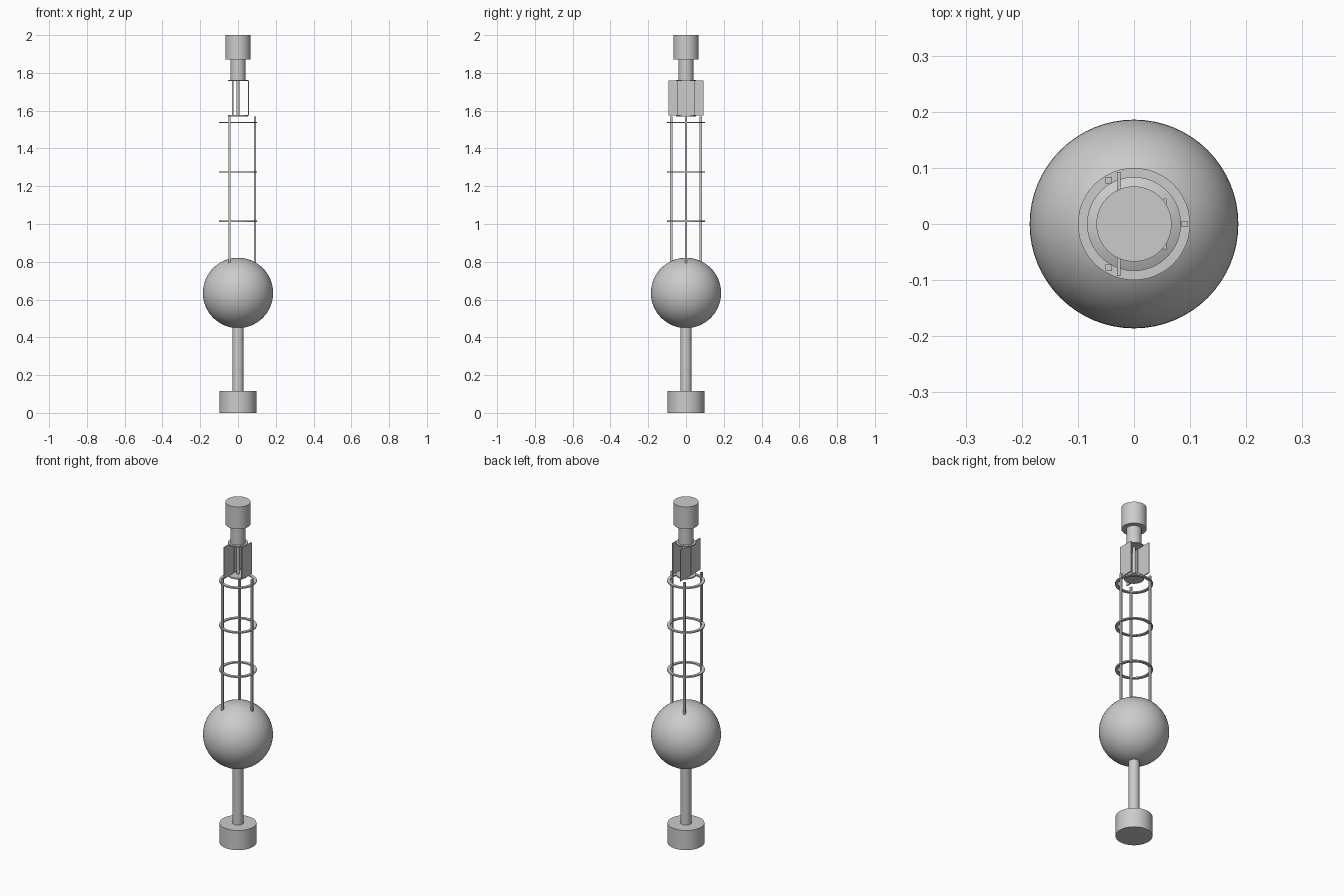
import bpy
import bmesh
from math import cos, sin, pi
from mathutils import Matrix, Vector

cube = bpy.data.objects.get("Cube")
if cube:
    bpy.data.objects.remove(cube, do_unlink=True)

grey = bpy.data.materials.new("light grey")
grey.use_nodes = True
grey.diffuse_color = (0.6, 0.6, 0.6, 1)
grey.node_tree.nodes["Principled BSDF"].inputs["Base Color"].default_value = grey.diffuse_color


def finish(name, bm, smooth=True):
    mesh = bpy.data.meshes.new(name)
    bmesh.ops.recalc_face_normals(bm, faces=bm.faces[:])
    bm.to_mesh(mesh)
    bm.free()
    mesh.materials.append(grey)
    obj = bpy.data.objects.new(name, mesh)
    bpy.context.collection.objects.link(obj)
    if smooth:
        bpy.ops.object.select_all(action='DESELECT')
        obj.select_set(True)
        bpy.context.view_layer.objects.active = obj
        bpy.ops.object.shade_smooth_by_angle()
    return obj


def cylinder(name, radius, z0, z1, sides=48):
    bm = bmesh.new()
    bmesh.ops.create_cone(bm, cap_ends=True, segments=sides, radius1=radius, radius2=radius,
                          depth=z1 - z0, matrix=Matrix.Translation((0, 0, (z0 + z1) / 2)))
    finish(name, bm)


def box(name, size, centre):
    bm = bmesh.new()
    bmesh.ops.create_cube(bm, size=1, matrix=Matrix.Translation(centre) @ Matrix.Diagonal((*size, 1)))
    finish(name, bm, smooth=False)


def flat_ring(name, inner, outer, z, height):
    # Rectangular section spun about the vertical axis
    bm = bmesh.new()
    section = [(inner, -1), (outer, -1), (outer, 1), (inner, 1)]
    verts = [bm.verts.new((r, 0, z + s * height / 2)) for r, s in section]
    edges = [bm.edges.new((verts[i], verts[(i + 1) % 4])) for i in range(4)]
    bmesh.ops.spin(bm, geom=verts + edges, axis=(0, 0, 1), cent=(0, 0, 0),
                   angle=2 * pi, steps=48, use_merge=True)
    bmesh.ops.remove_doubles(bm, verts=bm.verts[:], dist=0.0001)
    finish(name, bm)


# Lower stand
cylinder("base", 0.098, 0, 0.115)
cylinder("column", 0.029, 0.115, 0.47)

# Round body
bm = bmesh.new()
bmesh.ops.create_uvsphere(bm, u_segments=64, v_segments=32, radius=0.186,
                          matrix=Matrix.Translation((0, 0, 0.635)))
finish("sphere_body", bm)

# Open cage: three rods tied by flat rings
for i in range(3):
    direction = Vector((cos(i * 2 * pi / 3), sin(i * 2 * pi / 3), 0))
    box(f"cage_rod_{i + 1}", (0.011, 0.011, 0.79), direction * 0.09 + Vector((0, 0, 1.173)))
    # Upright panels all face the same way
    box(f"panel_{i + 1}", (0.006, 0.09, 0.184), direction * 0.055 + Vector((0, 0, 1.667)))
for i, z in enumerate((1.015, 1.275, 1.537)):
    flat_ring(f"cage_ring_{i + 1}", 0.083, 0.1, z, 0.007)

# Panel unit discs and spindle
cylinder("lower_disc", 0.054, 1.569, 1.576)
cylinder("spindle", 0.008, 1.576, 1.757, 24)
cylinder("upper_disc", 0.054, 1.757, 1.763)

# Top
cylinder("neck", 0.04, 1.763, 1.87)
cylinder("cap", 0.067, 1.87, 2.0)
